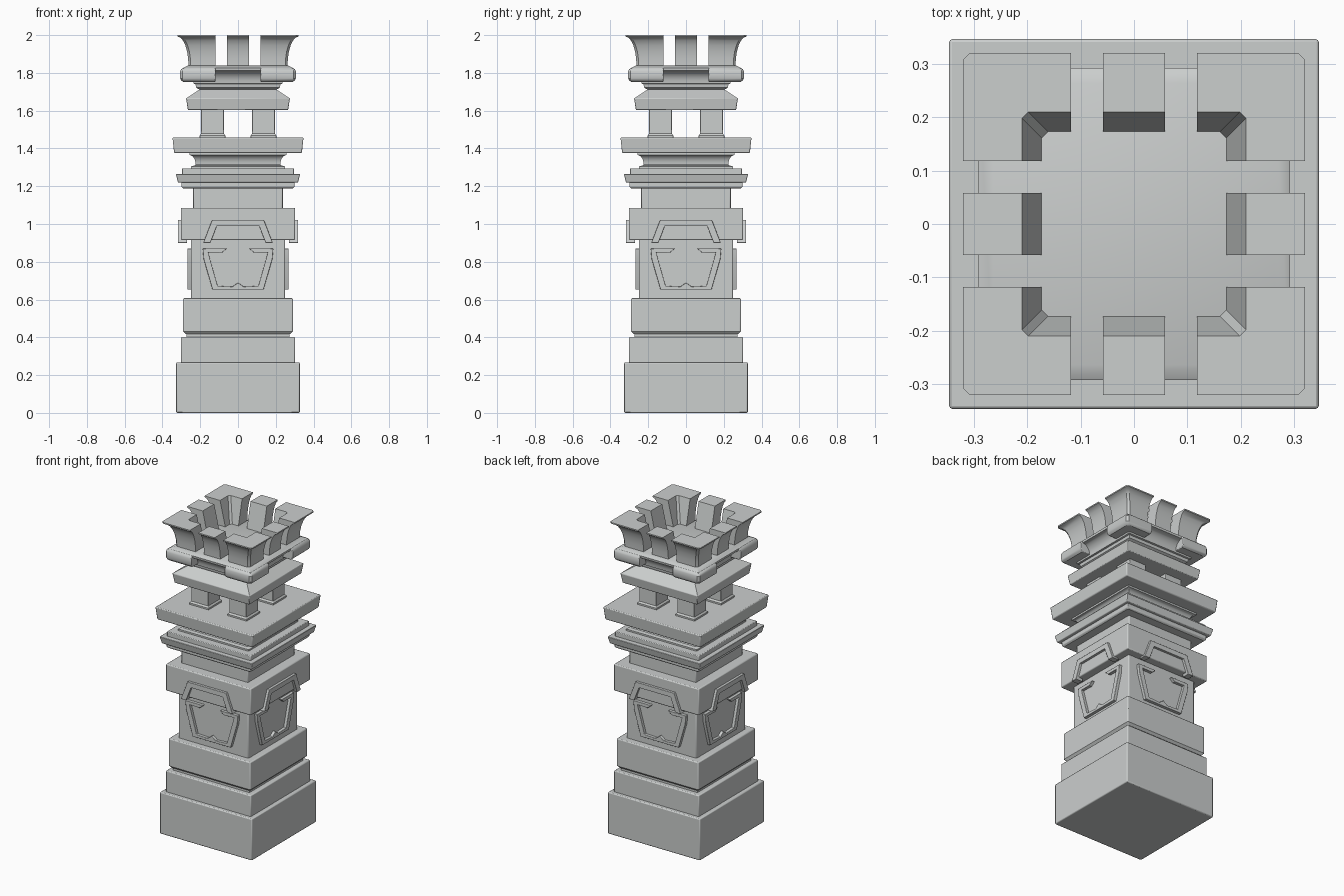
import bpy, bmesh, math
from mathutils import Matrix

if "Cube" in bpy.data.objects:
    bpy.data.objects.remove(bpy.data.objects["Cube"])

stone = bpy.data.materials.new("pale grey stone")
stone.diffuse_color = (0.6, 0.62, 0.615, 1)
stone.use_nodes = True
stone.node_tree.nodes["Principled BSDF"].inputs["Base Color"].default_value = stone.diffuse_color


def finish(name, bm, bevel=0.0):
    bmesh.ops.recalc_face_normals(bm, faces=bm.faces)
    me = bpy.data.meshes.new(name)
    bm.to_mesh(me)
    bm.free()
    ob = bpy.data.objects.new(name, me)
    bpy.context.collection.objects.link(ob)
    me.materials.append(stone)
    if bevel:
        m = ob.modifiers.new("edge", 'BEVEL')
        m.width = bevel
        m.segments = 2
        m.limit_method = 'ANGLE'
        m.angle_limit = math.radians(50)
    bpy.ops.object.select_all(action='DESELECT')
    ob.select_set(True)
    bpy.context.view_layer.objects.active = ob
    bpy.ops.object.shade_smooth_by_angle(angle=math.radians(30))
    return ob


def tier(name, profile, bevel=0.006, cx=0, cy=0):
    """Stack of squares: profile lists (half width, z) from bottom to top."""
    bm = bmesh.new()
    rows = [[bm.verts.new((cx + sx * r, cy + sy * r, z))
             for sx, sy in ((-1, -1), (1, -1), (1, 1), (-1, 1))] for r, z in profile]
    for a, b in zip(rows, rows[1:]):
        for i in range(4):
            j = (i + 1) % 4
            bm.faces.new((a[i], a[j], b[j], b[i]))
    bm.faces.new(rows[0][::-1])
    bm.faces.new(rows[-1])
    return finish(name, bm, bevel)


def sweep(name, profile, path, turn, bevel=0.004):
    """Sweep a closed (radius, z) profile along a path given as a function of radius."""
    bm = bmesh.new()
    cols = [[bm.verts.new((*p, z)) for p in path(r)] for r, z in profile]
    n, k = len(cols), len(cols[0])
    for i in range(n):
        a, b = cols[i], cols[(i + 1) % n]
        for j in range(k - 1):
            bm.faces.new((a[j], a[j + 1], b[j + 1], b[j]))
    bm.faces.new([c[0] for c in cols])
    bm.faces.new([c[-1] for c in cols])
    bm.transform(Matrix.Rotation(turn, 4, 'Z'))
    return finish(name, bm, bevel)


def plate(name, outline, y0, y1, turn):
    """Raised ornament: half outline in x, z (mirrored) extruded outward from a face."""
    pts = outline + [(-x, z) for x, z in reversed(outline) if abs(x) > 1e-6]
    bm = bmesh.new()
    a = [bm.verts.new((x, -y0, z)) for x, z in pts]
    b = [bm.verts.new((x, -y1, z)) for x, z in pts]
    n = len(pts)
    for i in range(n):
        j = (i + 1) % n
        bm.faces.new((a[i], a[j], b[j], b[i]))
    bm.faces.new(a)
    bm.faces.new(b)
    bm.transform(Matrix.Rotation(turn, 4, 'Z'))
    return finish(name, bm, 0.002)


def cove(r0, z0, r1, z1, n=6):
    """Concave curve leaving vertically at the bottom and flaring out at the top."""
    return [(r0 + (r1 - r0) * (1 - math.cos(t)), z0 + (z1 - z0) * math.sin(t))
            for t in (math.pi / 2 * i / n for i in range(n + 1))]


# Stepped base and shaft
tier("base_block", [(0.327, 0), (0.327, 0.267)])
tier("base_step", [(0.302, 0.26), (0.302, 0.402)])
tier("base_groove", [(0.272, 0.395), (0.272, 0.44)], 0)
tier("upper_base", [(0.278, 0.418), (0.291, 0.432), (0.291, 0.607)])
tier("shaft", [(0.249, 0.6), (0.249, 0.92)])
tier("collar_block", [(0.302, 0.915), (0.302, 1.086)])
tier("neck", [(0.237, 1.08), (0.237, 1.2)])

# Moulded cornice
tier("lower_moulding", [(0.29, 1.188), (0.299, 1.195), (0.299, 1.225)], 0.004)
tier("wide_moulding", [(0.318, 1.22), (0.329, 1.265)], 0.004)
tier("upper_moulding", [(0.297, 1.26), (0.297, 1.295)], 0.004)
tier("cornice_cove", [(0.25, 1.29), (0.25, 1.305), (0.228, 1.31)]
     + cove(0.224, 1.315, 0.258, 1.365) + [(0.258, 1.385)], 0)
tier("cornice_slab", [(0.338, 1.376), (0.347, 1.458)])

# Lantern posts with small feet
for sx in (-1, 1):
    for sy in (-1, 1):
        tier("lantern_post", [(0.068, 1.455), (0.068, 1.468), (0.06, 1.478), (0.06, 1.61)],
             0.003, sx * 0.135, sy * 0.135)

# Lantern roof and crown
tier("lantern_roof", [(0.265, 1.603), (0.275, 1.665), (0.2, 1.714)], 0.004)
tier("crown_ring", [(0.2, 1.71), (0.222, 1.722), (0.225, 1.74)]
     + cove(0.235, 1.743, 0.29, 1.812) + [(0.292, 1.826), (0.264, 1.84)], 0)

bar = [(0.27 + 0.036 * c, 1.79 + 0.037 * s) for c, s in
       ((-1, -1), (0.6, -1), (0.85, -0.8), (1, -0.5), (1, 0.5), (0.85, 0.8), (0.6, 1), (-1, 1))]
merlon = cove(0.262, 1.836, 0.32, 1.992) + [(0.32, 2.0), (0.21, 2.0), (0.172, 1.836)]


def corner(r, end=0.118):
    return [(end, -r), (r - 0.012, -r), (r, -r + 0.012), (r, -end)]


def middle(r):
    return [(-0.058, -r), (0.058, -r)]


# Ornament outlines (right half, starting and ending near the middle line)
shield = [(0, 0.69), (0.03, 0.668), (0.108, 0.672), (0.158, 0.85), (0.085, 0.848),
          (0.06, 0.87), (0.187, 0.87), (0.182, 0.815), (0.135, 0.652)]
arch = [(0.112, 0.99), (0.146, 0.9), (0.184, 0.9), (0.137, 1.022)]

# Parts repeated on all four sides
for q in range(4):
    t = q * math.pi / 2
    sweep("corner_bar", bar, corner, t)
    sweep("corner_merlon", merlon, corner, t, 0)
    sweep("middle_merlon", merlon, middle, t, 0)
    plate("shield_frame", shield, 0.24, 0.268, t)
    plate("arch_bracket", arch, 0.27, 0.318, t)
